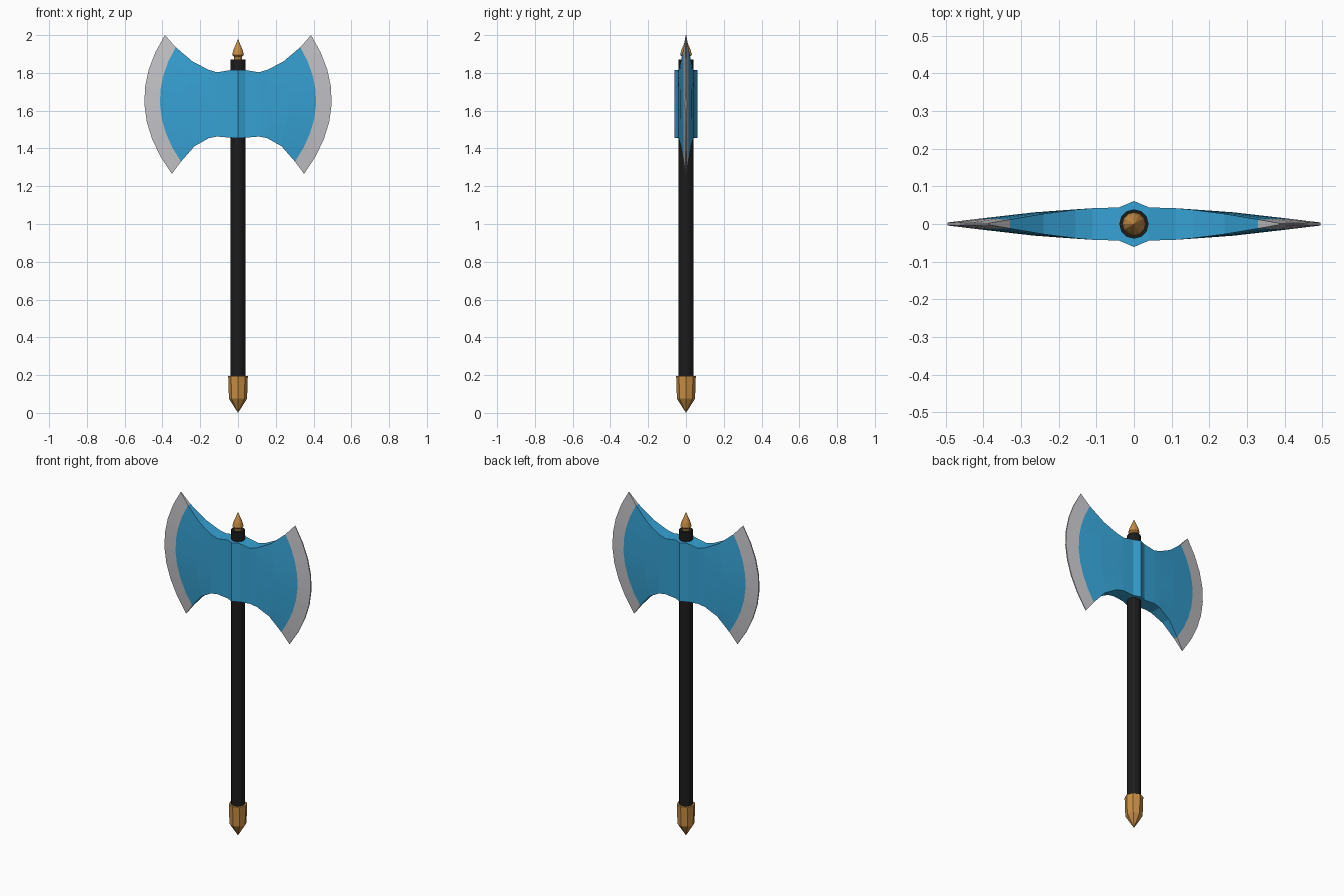
import bpy, bmesh, math

if "Cube" in bpy.data.objects:
    bpy.data.objects.remove(bpy.data.objects["Cube"])


def material(name, rgb):
    m = bpy.data.materials.new(name)
    m.diffuse_color = (*rgb, 1)
    m.use_nodes = True
    m.node_tree.nodes["Principled BSDF"].inputs["Base Color"].default_value = m.diffuse_color
    return m


BLUE = material("blue", (0.037, 0.36, 0.66))
STEEL = material("pale steel", (0.55, 0.55, 0.58))
BLACK = material("black", (0.012, 0.012, 0.012))
GOLD = material("bronze", (0.57, 0.27, 0.06))


def finish(bm, name, *mats):
    bmesh.ops.recalc_face_normals(bm, faces=bm.faces)
    me = bpy.data.meshes.new(name)
    bm.to_mesh(me)
    bm.free()
    ob = bpy.data.objects.new(name, me)
    bpy.context.collection.objects.link(ob)
    for m in mats:
        me.materials.append(m)
    return ob


def lathe(name, profile, sides, mat):
    """Faceted turned part from (radius, z) points; radius 0 makes a point."""
    bm = bmesh.new()
    rings = []
    for r, z in profile:
        n = sides if r else 1
        rings.append([bm.verts.new((r * math.cos(2 * math.pi * i / sides),
                                    r * math.sin(2 * math.pi * i / sides), z))
                      for i in range(n)])
    for a, b in zip(rings, rings[1:]):
        for i in range(sides):
            j = (i + 1) % sides
            quad = [a[i % len(a)], a[j % len(a)], b[j % len(b)], b[i % len(b)]]
            bm.faces.new(list(dict.fromkeys(quad)))
    for ring in (rings[0], rings[-1]):
        if len(ring) > 1:
            bm.faces.new(ring)
    return finish(bm, name, mat)


# Handle and its metal ends
lathe("handle", [(0.039, 0.15), (0.039, 1.872)], 12, BLACK)
lathe("pommel", [(0, 0), (0.048, 0.075), (0.052, 0.195)], 8, GOLD)
lathe("finial", [(0.02, 1.86), (0.022, 1.885), (0.031, 1.895), (0.025, 1.92), (0, 1.98)],
      12, GOLD)

# Axe head: columns of (top x, top z, bottom x, bottom z, bulge, half thickness mid, at tips)
columns = [
    (0.00, 1.815, 0.00, 1.455, 0.00, 0.061, 0.061),
    (0.04, 1.815, 0.04, 1.457, 0.00, 0.044, 0.044),
    (0.11, 1.803, 0.11, 1.463, 0.00, 0.042, 0.042),
    (0.155, 1.816, 0.155, 1.454, 0.00, 0.039, 0.038),
    (0.24, 1.860, 0.23, 1.412, 0.03, 0.031, 0.027),
    (0.33, 1.936, 0.302, 1.330, 0.097, 0.014, 0.012),
    (0.387, 2.00, 0.35, 1.265, 0.127, 0.004, 0.002),
]
ROWS = 8
bm = bmesh.new()
front = []
for tx, tz, bx, bz, bulge, mid, tip in columns:
    col = []
    for k in range(ROWS + 1):
        t = k / ROWS
        arc = 4 * t * (1 - t)
        col.append(bm.verts.new((bx + (tx - bx) * t + bulge * arc,
                                 -(tip + (mid - tip) * arc),
                                 bz + (tz - bz) * t)))
    front.append(col)


def center(v):
    return bm.verts.new((v.co.x, 0, v.co.z))


# Blade face, with the cutting edge as the last strip
for c, (a, b) in enumerate(zip(front, front[1:])):
    for k in range(ROWS):
        f = bm.faces.new((a[k], b[k], b[k + 1], a[k + 1]))
        f.material_index = int(c == len(front) - 2)

# Rim closing the outline back to the middle plane
low = [c[0] for c in front]
high = [c[-1] for c in front]
outline = low + front[-1][1:-1] + high[::-1]
inner = [center(v) for v in outline]
for i in range(len(outline) - 1):
    f = bm.faces.new((outline[i], outline[i + 1], inner[i + 1], inner[i]))
    xs = len(front) - 2
    f.material_index = int(xs <= i < len(outline) - 1 - xs)
head = finish(bm, "axe_head", BLUE, STEEL)
mirror = head.modifiers.new("mirror", 'MIRROR')
mirror.use_axis = (True, True, False)
mirror.merge_threshold = 0.0005
